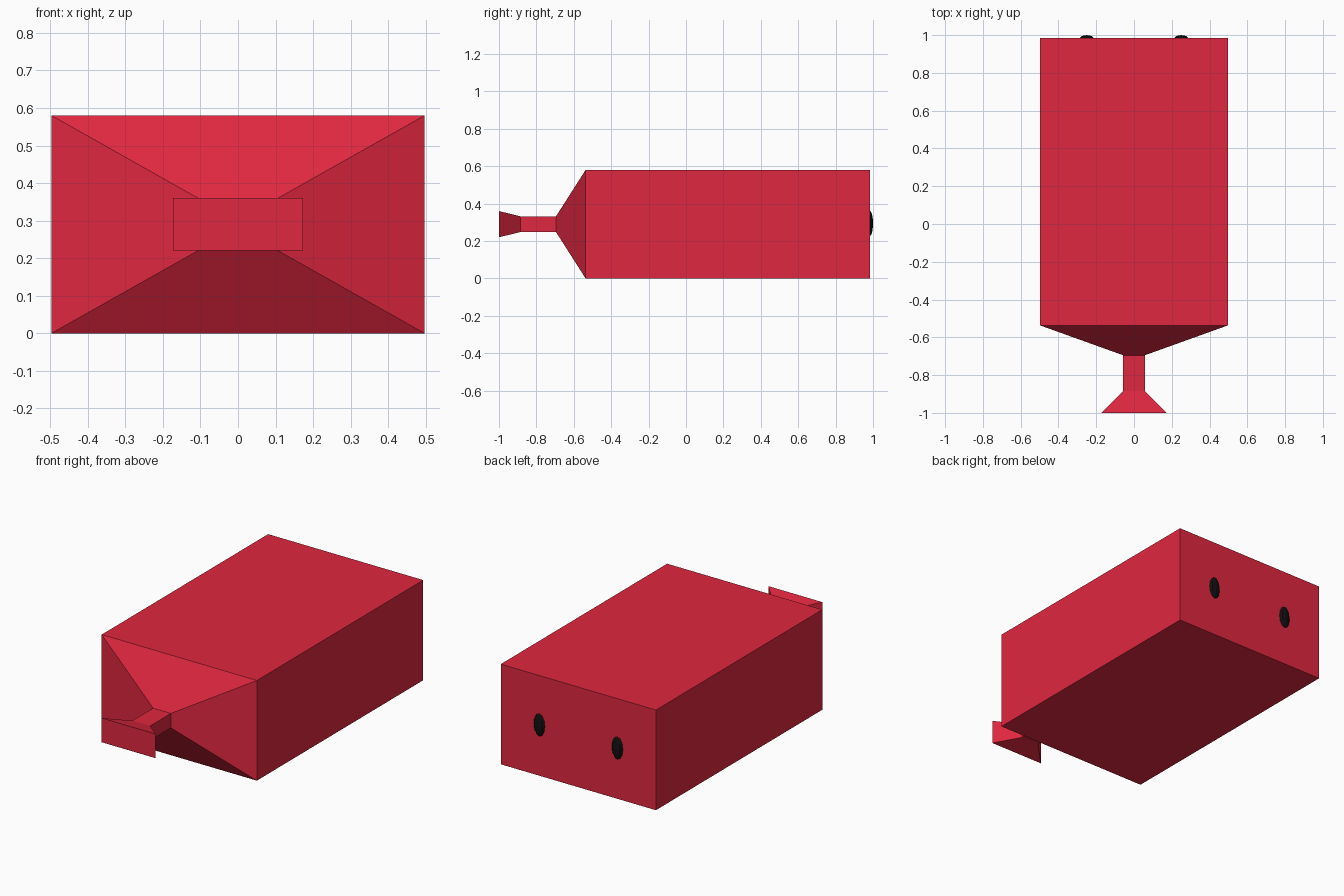
import bpy, bmesh
from mathutils import Matrix

if "Cube" in bpy.data.objects:
    bpy.data.objects.remove(bpy.data.objects["Cube"])

MID_Z = 0.29


def material(name, color):
    m = bpy.data.materials.new(name)
    m.diffuse_color = color
    m.use_nodes = True
    m.node_tree.nodes["Principled BSDF"].inputs["Base Color"].default_value = m.diffuse_color
    return m


def add_object(name, bm, mat):
    bmesh.ops.recalc_face_normals(bm, faces=bm.faces)
    me = bpy.data.meshes.new(name)
    bm.to_mesh(me)
    bm.free()
    me.materials.append(mat)
    ob = bpy.data.objects.new(name, me)
    bpy.context.collection.objects.link(ob)
    return ob


red = material("red", (0.74, 0.02, 0.05, 1))
black = material("black", (0.005, 0.005, 0.005, 1))

# Body, tapered rear, narrow stalk and flared tail: rectangular sections along y
sections = [  # y, half width, half height
    (0.985, 0.497, 0.29),
    (-0.537, 0.497, 0.29),
    (-0.695, 0.057, 0.042),
    (-0.885, 0.057, 0.042),
    (-1.0, 0.173, 0.07),
]
bm = bmesh.new()
rings = [[bm.verts.new((sx * w, y, MID_Z + sz * h))
          for sx, sz in ((-1, -1), (1, -1), (1, 1), (-1, 1))]
         for y, w, h in sections]
for a, b in zip(rings, rings[1:]):
    for i in range(4):
        j = (i + 1) % 4
        bm.faces.new((a[i], a[j], b[j], b[i]))
bm.faces.new(rings[0])
bm.faces.new(rings[-1])
add_object("body_and_tail", bm, red)

# Eyes: small flattened low-poly spheres on the back end
for side, x in (("left", -0.25), ("right", 0.25)):
    bm = bmesh.new()
    bmesh.ops.create_uvsphere(bm, u_segments=8, v_segments=6, radius=1)
    bmesh.ops.transform(bm, verts=bm.verts,
                        matrix=Matrix.Translation((x, 0.985, MID_Z + 0.004)) @ Matrix.Diagonal((0.036, 0.015, 0.066, 1)))
    add_object("eye_" + side, bm, black)
